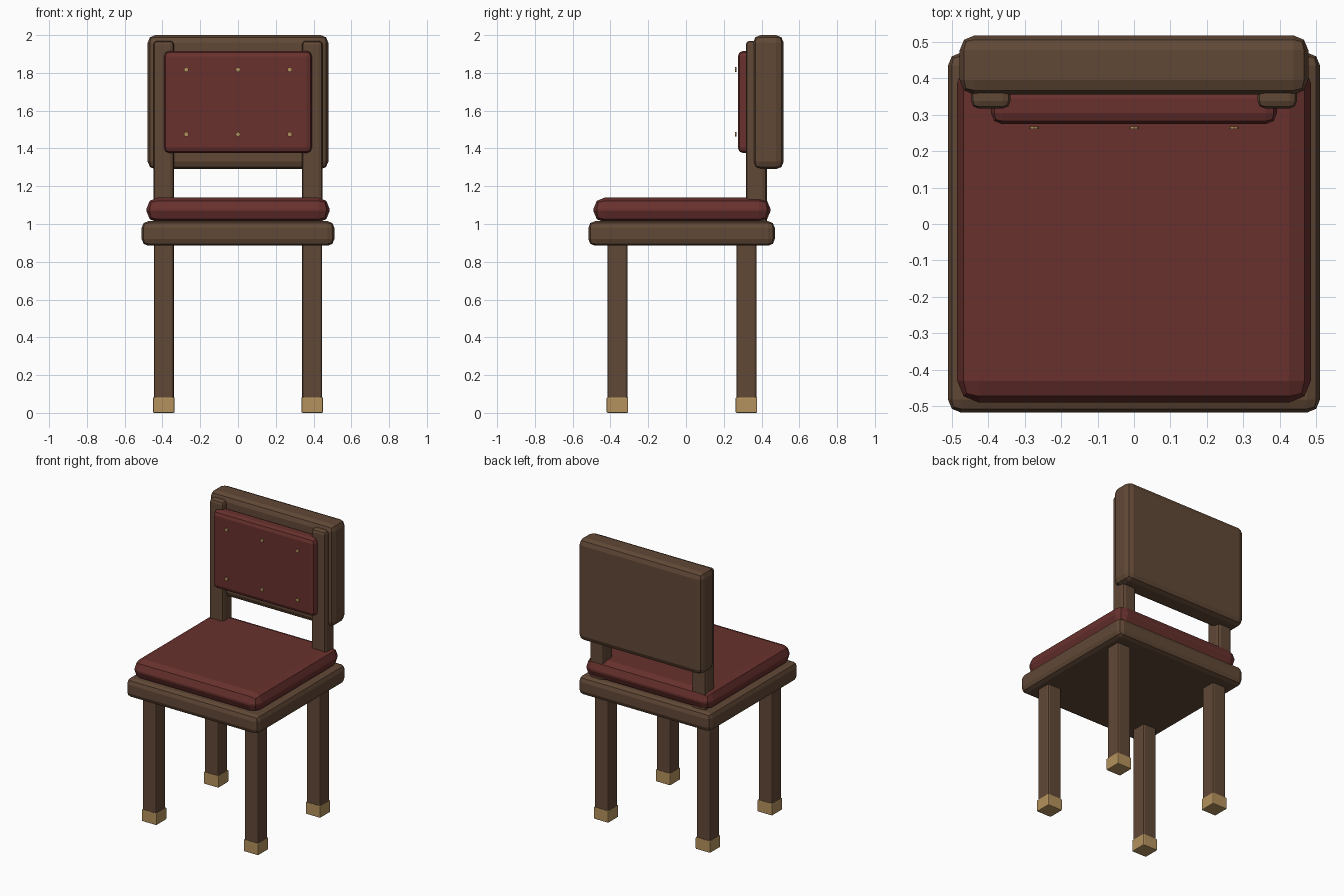
import bpy, bmesh
from mathutils import Matrix

if "Cube" in bpy.data.objects:
    bpy.data.objects.remove(bpy.data.objects["Cube"])


def material(name, rgb):
    m = bpy.data.materials.new(name)
    m.diffuse_color = (*rgb, 1)
    m.use_nodes = True
    m.node_tree.nodes["Principled BSDF"].inputs["Base Color"].default_value = m.diffuse_color
    return m


wood = material("wood", (0.12, 0.065, 0.037))
red = material("red_leather", (0.14, 0.031, 0.027))
brass = material("brass", (0.46, 0.29, 0.11))


def finish(bm, name, mat):
    mesh = bpy.data.meshes.new(name)
    bm.to_mesh(mesh)
    bm.free()
    mesh.materials.append(mat)
    ob = bpy.data.objects.new(name, mesh)
    bpy.context.collection.objects.link(ob)
    return ob


def box(name, x, y, z, bevel, mat, segments=2):
    """Bevelled box from (min, max) ranges."""
    lo, hi = zip(x, y, z)
    size = [b - a for a, b in zip(lo, hi)]
    mid = [(a + b) / 2 for a, b in zip(lo, hi)]
    bm = bmesh.new()
    bmesh.ops.create_cube(bm, size=1, matrix=Matrix.Translation(mid) @ Matrix.Diagonal((*size, 1)))
    bmesh.ops.bevel(bm, geom=bm.edges[:], offset=bevel, segments=segments,
                    profile=0.5, affect='EDGES', clamp_overlap=True)
    return finish(bm, name, mat)


# Seat
box("seat_frame", (-0.51, 0.51), (-0.517, 0.47), (0.885, 1.015), 0.035, wood)
box("seat_cushion", (-0.485, 0.485), (-0.49, 0.447), (1.008, 1.14), 0.06, red)

# Backrest
box("back_panel", (-0.478, 0.478), (0.355, 0.517), (1.29, 2.0), 0.04, wood)
box("back_pad", (-0.392, 0.392), (0.274, 0.374), (1.375, 1.917), 0.03, red)

# Legs, brass feet and back posts, mirrored left and right
for side, s in (("left", -1), ("right", 1)):
    def span(half):
        return (s * 0.393 - half, s * 0.393 + half)
    box(side + "_back_post", span(0.054), (0.317, 0.428), (0.95, 1.97), 0.02, wood)
    for row, y in (("front", -0.363), ("back", 0.32)):
        box(f"{row}_{side}_leg", span(0.053), (y - 0.053, y + 0.053), (0.01, 0.93), 0.012, wood)
        box(f"{row}_{side}_foot", span(0.057), (y - 0.057, y + 0.057), (0.0, 0.083), 0.006, brass)

# Upholstery studs
for i, x in enumerate((-0.274, 0, 0.274)):
    for j, z in enumerate((1.475, 1.817)):
        bm = bmesh.new()
        bmesh.ops.create_cone(bm, cap_ends=True, segments=8, radius1=0.013, radius2=0.013, depth=0.007,
                              matrix=Matrix.Translation((x, 0.264, z)) @ Matrix.Rotation(1.5707963, 4, 'X'))
        finish(bm, f"stud_{i}_{j}", brass)
